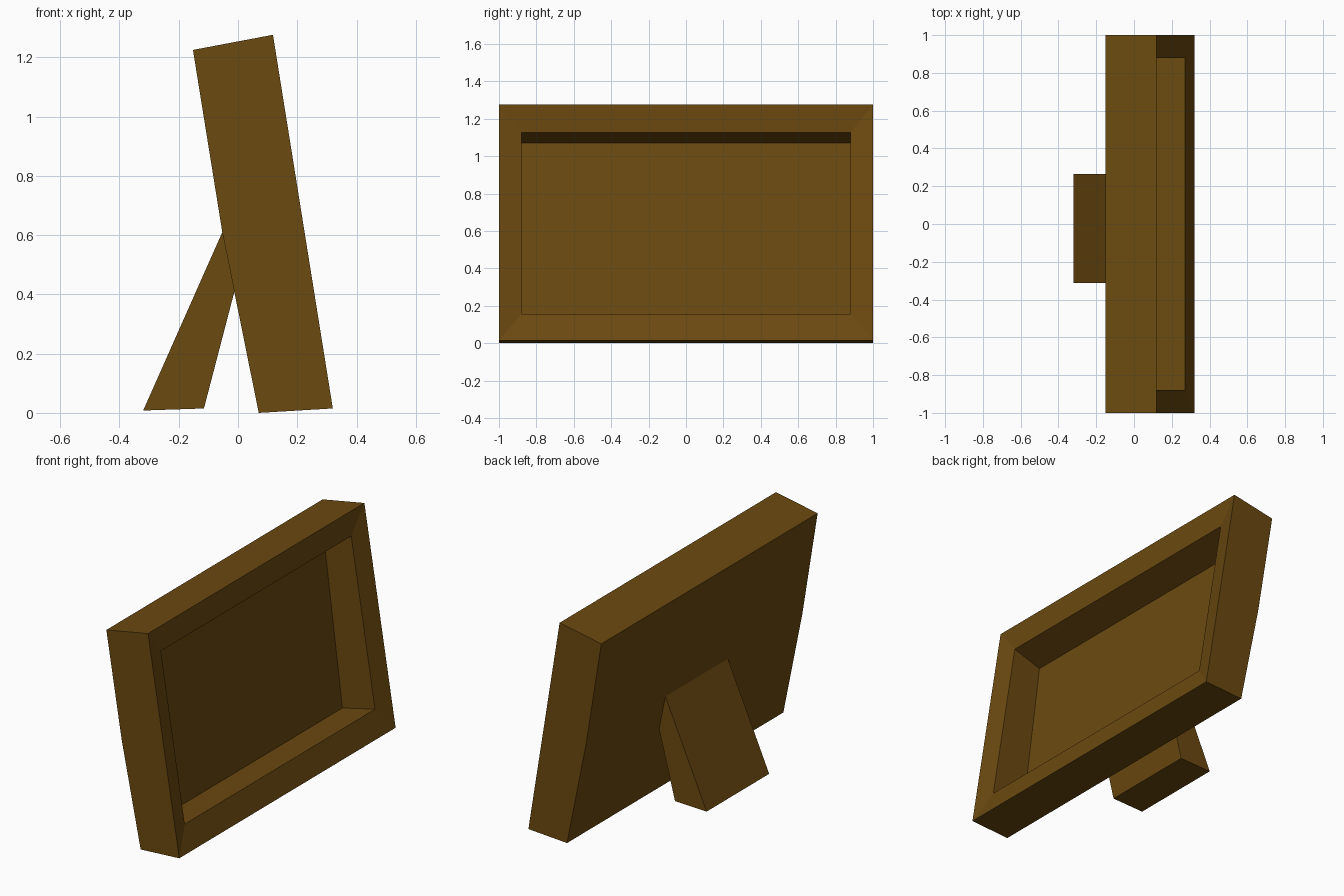
import bpy
import bmesh

if "Cube" in bpy.data.objects:
    bpy.data.objects.remove(bpy.data.objects["Cube"])

wood = bpy.data.materials.new("dark brown wood")
wood.diffuse_color = (0.147, 0.067, 0.005, 1.0)
wood.use_nodes = True
wood.node_tree.nodes["Principled BSDF"].inputs["Base Color"].default_value = wood.diffuse_color


def prism(bm, profile, y0, y1):
    """Extrude an (x, z) side profile along y; returns side faces in profile order."""
    a = [bm.verts.new((x, y0, z)) for x, z in profile]
    b = [bm.verts.new((x, y1, z)) for x, z in profile]
    bm.faces.new(a)
    bm.faces.new(b[::-1])
    n = len(profile)
    return [bm.faces.new((a[i], b[i], b[(i + 1) % n], a[(i + 1) % n])) for i in range(n)]


def ring(bm, bottom, top, half):
    """Rectangle of four vertices spanning two (x, z) points and +-half in y."""
    return [bm.verts.new((p[0], s * half, p[1]))
            for p, s in ((bottom, -1), (bottom, 1), (top, 1), (top, -1))]


def bridge(bm, outer, inner):
    for i in range(4):
        j = (i + 1) % 4
        bm.faces.new((outer[i], outer[j], inner[j], inner[i]))


def finish(bm, name):
    bmesh.ops.remove_doubles(bm, verts=bm.verts, dist=1e-5)
    bmesh.ops.recalc_face_normals(bm, faces=bm.faces)
    mesh = bpy.data.meshes.new(name)
    bm.to_mesh(mesh)
    bm.free()
    mesh.materials.append(wood)
    bpy.context.collection.objects.link(bpy.data.objects.new(name, mesh))


# Leaning picture frame: side profile with a slight bend in the back
bm = bmesh.new()
low, high = (0.32, 0.015), (0.118, 1.276)
sides = prism(bm, [low, high, (-0.152, 1.225), (-0.053, 0.61), (0.07, 0.0)], -1, 1)
bmesh.ops.delete(bm, geom=[sides[0]], context='FACES_ONLY')

# Sloping moulding, deep recess and picture panel on the front
outer = ring(bm, low, high, 1.0)
lip = ring(bm, (0.271, 0.156), (0.117, 1.128), 0.88)
panel = ring(bm, (0.06, 0.107), (-0.06, 1.07), 0.88)
bridge(bm, outer, lip)
bridge(bm, lip, panel)
bm.faces.new(panel)
finish(bm, "picture_frame")

# Tapered easel leg behind the frame
bm = bmesh.new()
prism(bm, [(-0.053, 0.61), (-0.32, 0.008), (-0.115, 0.015), (-0.012, 0.41)], -0.312, 0.266)
finish(bm, "easel_stand")
